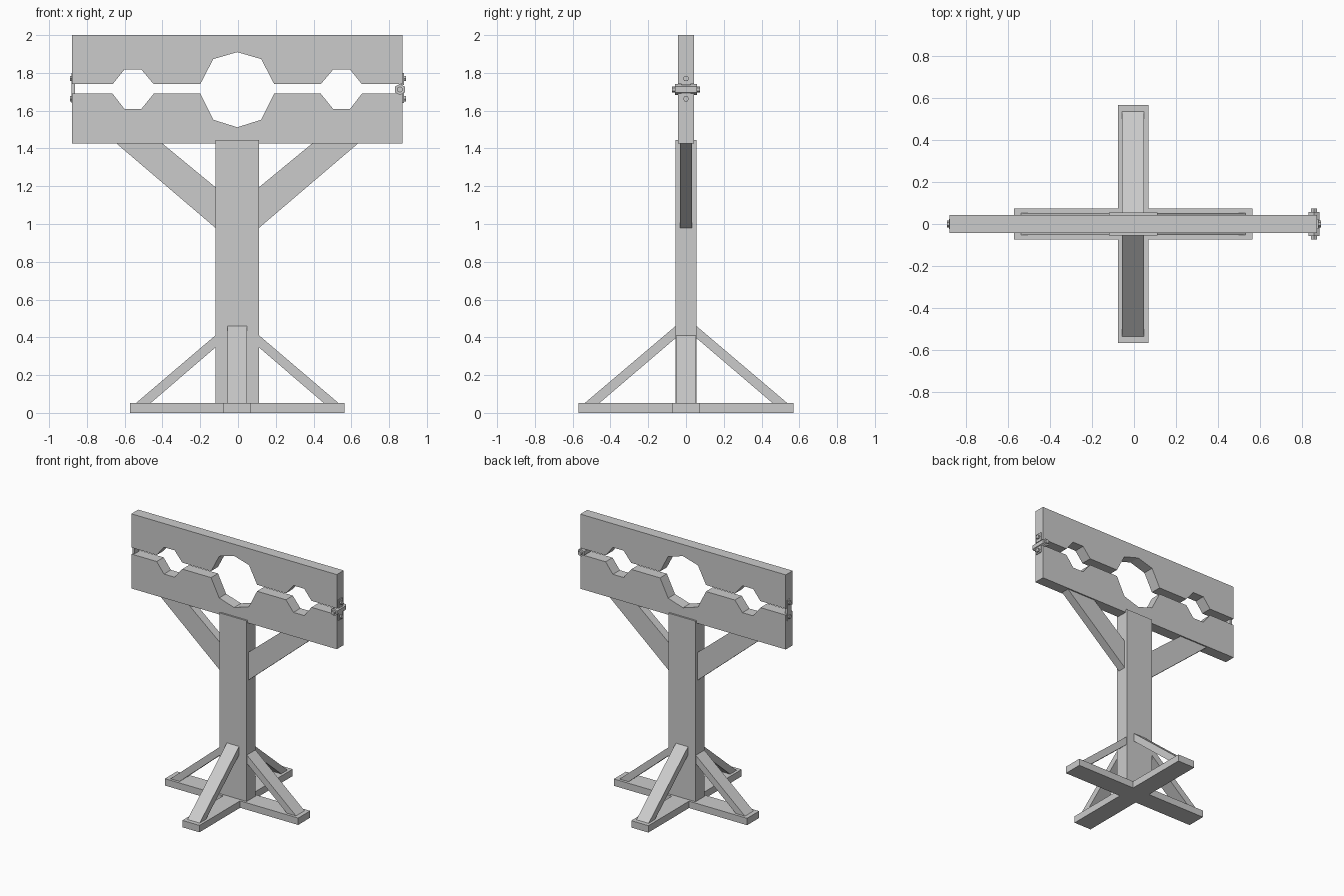
import bpy, bmesh, math
from mathutils import Matrix, Vector

if "Cube" in bpy.data.objects:
    bpy.data.objects.remove(bpy.data.objects["Cube"])

CX = -0.004  # timber centreline in x (hinge barrel shifts the bounds slightly)


def finish(name, bm):
    bmesh.ops.recalc_face_normals(bm, faces=bm.faces)
    me = bpy.data.meshes.new(name)
    bm.to_mesh(me)
    bm.free()
    ob = bpy.data.objects.new(name, me)
    bpy.context.collection.objects.link(ob)
    return ob


def prism(name, pts, half, turn=0.0):
    """Extrude an x-z profile to +-half in y, then turn about z."""
    bm = bmesh.new()
    face = bm.faces.new([bm.verts.new((x, -half, z)) for x, z in pts])
    ext = bmesh.ops.extrude_face_region(bm, geom=[face])["geom"]
    moved = [v for v in ext if isinstance(v, bmesh.types.BMVert)]
    bmesh.ops.translate(bm, verts=moved, vec=(0, 2 * half, 0))
    bm.transform(Matrix.Translation((CX, 0, 0)) @ Matrix.Rotation(turn, 4, 'Z'))
    return finish(name, bm)


def box(name, lo, hi):
    bm = bmesh.new()
    lo, hi = Vector(lo), Vector(hi)
    bmesh.ops.create_cube(bm, size=1)
    bm.transform(Matrix.Translation((lo + hi) / 2) @ Matrix.Diagonal((*(hi - lo), 1)))
    return finish(name, bm)


def rod(name, centre, radius, length, axis, sides=6):
    bm = bmesh.new()
    bmesh.ops.create_cone(bm, cap_ends=True, segments=sides, radius1=radius,
                          radius2=radius, depth=length)
    rot = Vector((0, 0, 1)).rotation_difference(Vector(axis)).to_matrix().to_4x4()
    bm.transform(Matrix.Translation(centre) @ rot)
    return finish(name, bm)


def board(name, outer, edge, wrist, neck_mid, neck_far):
    """Plank with half-openings for neck and wrists cut in its inner edge."""
    half = [(0, neck_far), (0.127, neck_mid), (0.196, edge), (0.442, edge),
            (0.507, wrist), (0.598, wrist), (0.66, edge), (0.876, edge), (0.876, outer)]
    prism(name, half + [(-x, z) for x, z in reversed(half[1:])], 0.042)


# Two planks
board("upper_board", 2.0, 1.74, 1.817, 1.873, 1.91)
board("lower_board", 1.425, 1.69, 1.61, 1.552, 1.512)

# Post and crossed feet
box("post", (CX - 0.116, -0.055, 0.05), (CX + 0.116, 0.055, 1.445))
for name, turn in (("foot_side_to_side", 0), ("foot_front_to_back", math.pi / 2)):
    prism(name, [(-0.568, 0), (0.568, 0), (0.568, 0.053), (-0.568, 0.053)], 0.073, turn)

# Braces: two under the board, four at the base
for i in range(4):
    turn = i * math.pi / 2
    inner, top = (0.116, 0.41) if i % 2 == 0 else (0.055, 0.46)
    prism("base_brace_%d" % (i + 1),
          [(inner, top - 0.064), (inner, top), (0.535, 0.053), (0.457, 0.053)], 0.052, turn)
    if i % 2 == 0:
        prism("board_brace_%d" % (i // 2 + 1),
              [(0.116, 0.98), (0.116, 1.195), (0.395, 1.425), (0.638, 1.425)], 0.032, turn)

# Hinge barrel and pin on the right end
rod("hinge_barrel", (0.857, 0, 1.712), 0.03, 0.114, (0, 1, 0))
rod("hinge_pin", (0.857, 0, 1.712), 0.016, 0.148, (0, 1, 0))

# Hinge leaves, hasp on the left end, and their screws
for label, lo, hi, screw in (("upper", 1.735, 1.80, 1.77), ("lower", 1.64, 1.695, 1.663)):
    box("hinge_leaf_" + label, (0.862, -0.025, lo), (0.878, 0.025, hi))
    rod("hinge_screw_" + label, (0.88, 0, screw), 0.016, 0.02, (1, 0, 0))
    rod("hasp_screw_" + label, (-0.88, 0, screw), 0.016, 0.02, (1, 0, 0))
box("hasp_strip", (-0.881, -0.025, 1.64), (-0.863, 0.025, 1.80))
